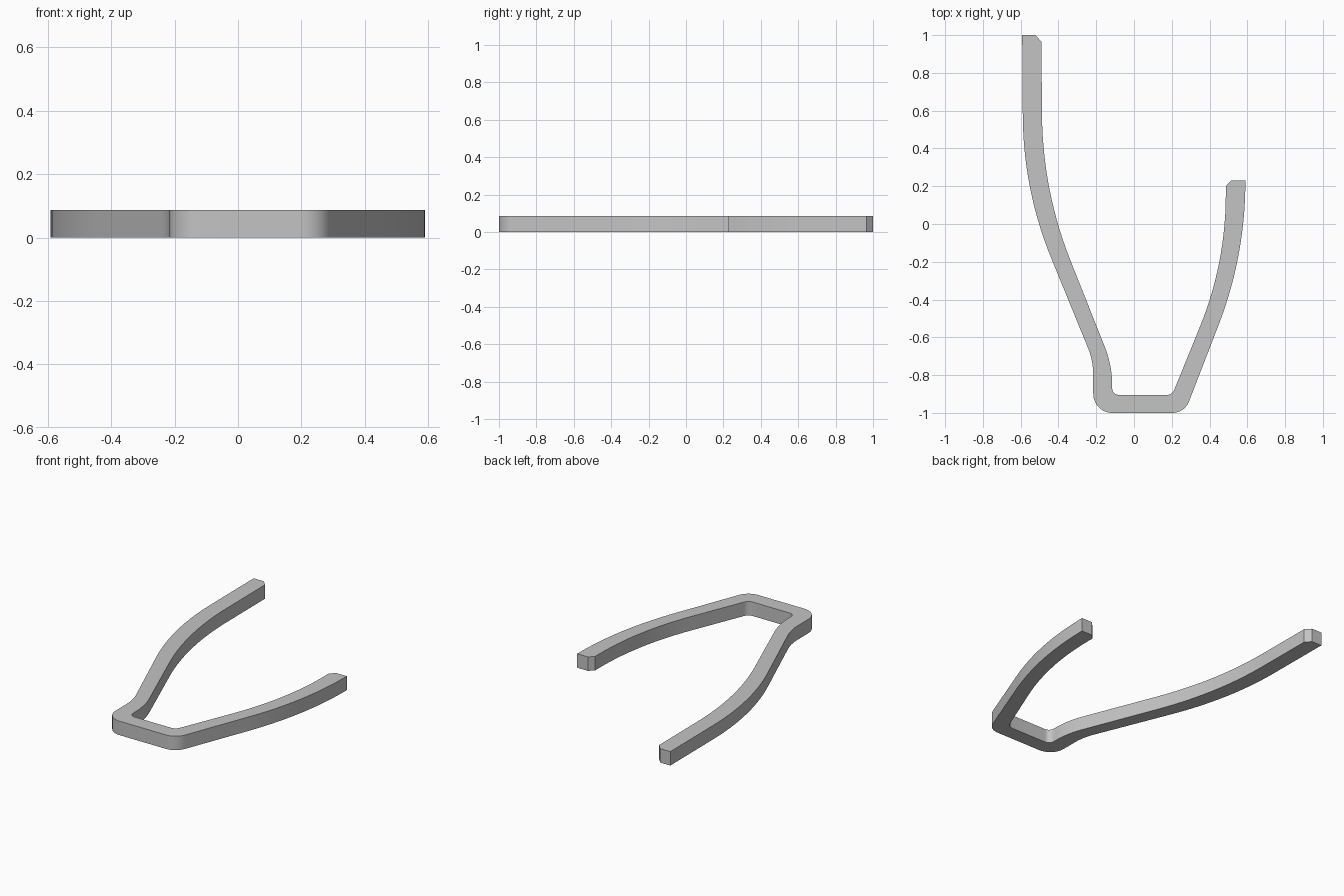
import bpy
import bmesh
import math
from mathutils import Vector

HEIGHT = 0.087

cube = bpy.data.objects.get("Cube")
if cube:
    bpy.data.objects.remove(cube, do_unlink=True)

# Outline corners: x, y, tangent length of the rounding (0 = sharp)
outer_edge = [
    (-0.592, 1.0, 0), (-0.586, 0.18, 0.39), (-0.217, -0.721, 0.07),
    (-0.215, -1.0, 0.1), (0.268, -1.0, 0.065), (0.585, -0.18, 0.38),
    (0.59, 0.23, 0),
]
inner_edge = [
    (0.515, 0.23, 0), (0.486, 0.2, 0), (0.485, -0.21, 0.36),
    (0.202, -0.905, 0.03), (-0.115, -0.905, 0.035), (-0.117, -0.745, 0.1),
    (-0.484, 0.178, 0.4), (-0.49, 0.965, 0), (-0.522, 1.0, 0),
]


def rounded_outline(corners, steps=14):
    """Replace each rounded corner by a circular arc tangent to both sides."""
    points = []
    for i, (x, y, reach) in enumerate(corners):
        p = Vector((x, y))
        if reach == 0:
            points.append(p)
            continue
        to_prev = (Vector(corners[i - 1][:2]) - p).normalized()
        to_next = (Vector(corners[(i + 1) % len(corners)][:2]) - p).normalized()
        half = to_prev.angle(to_next) / 2
        centre = p + (to_prev + to_next).normalized() * reach / math.cos(half)
        start = p + to_prev * reach - centre
        end = p + to_next * reach - centre
        sweep = start.angle(end)
        for k in range(steps + 1):
            t = k / steps
            points.append(centre + (start * math.sin((1 - t) * sweep)
                                    + end * math.sin(t * sweep)) / math.sin(sweep))
    return points


# Bent bar extruded from its outline
bm = bmesh.new()
verts = [bm.verts.new((p.x, p.y, 0)) for p in rounded_outline(outer_edge + inner_edge)]
base = bm.faces.new(verts)
top = bmesh.ops.extrude_face_region(bm, geom=[base], use_keep_orig=True)
bmesh.ops.translate(bm, vec=(0, 0, HEIGHT),
                    verts=[v for v in top["geom"] if isinstance(v, bmesh.types.BMVert)])
caps = [f for f in bm.faces if len(f.verts) > 4]
bmesh.ops.recalc_face_normals(bm, faces=bm.faces)
bmesh.ops.triangulate(bm, faces=caps)
mesh = bpy.data.meshes.new("bent_bar")
bm.to_mesh(mesh)
bm.free()

# Plain grey material
grey = bpy.data.materials.new("grey")
grey.use_nodes = True
colour = (0.55, 0.55, 0.55, 1)
grey.diffuse_color = colour
grey.node_tree.nodes["Principled BSDF"].inputs["Base Color"].default_value = colour
mesh.materials.append(grey)

bar = bpy.data.objects.new("bent_bar", mesh)
bpy.context.collection.objects.link(bar)
bpy.ops.object.select_all(action="DESELECT")
bar.select_set(True)
bpy.context.view_layer.objects.active = bar
bpy.ops.object.shade_smooth_by_angle(angle=math.radians(30))
